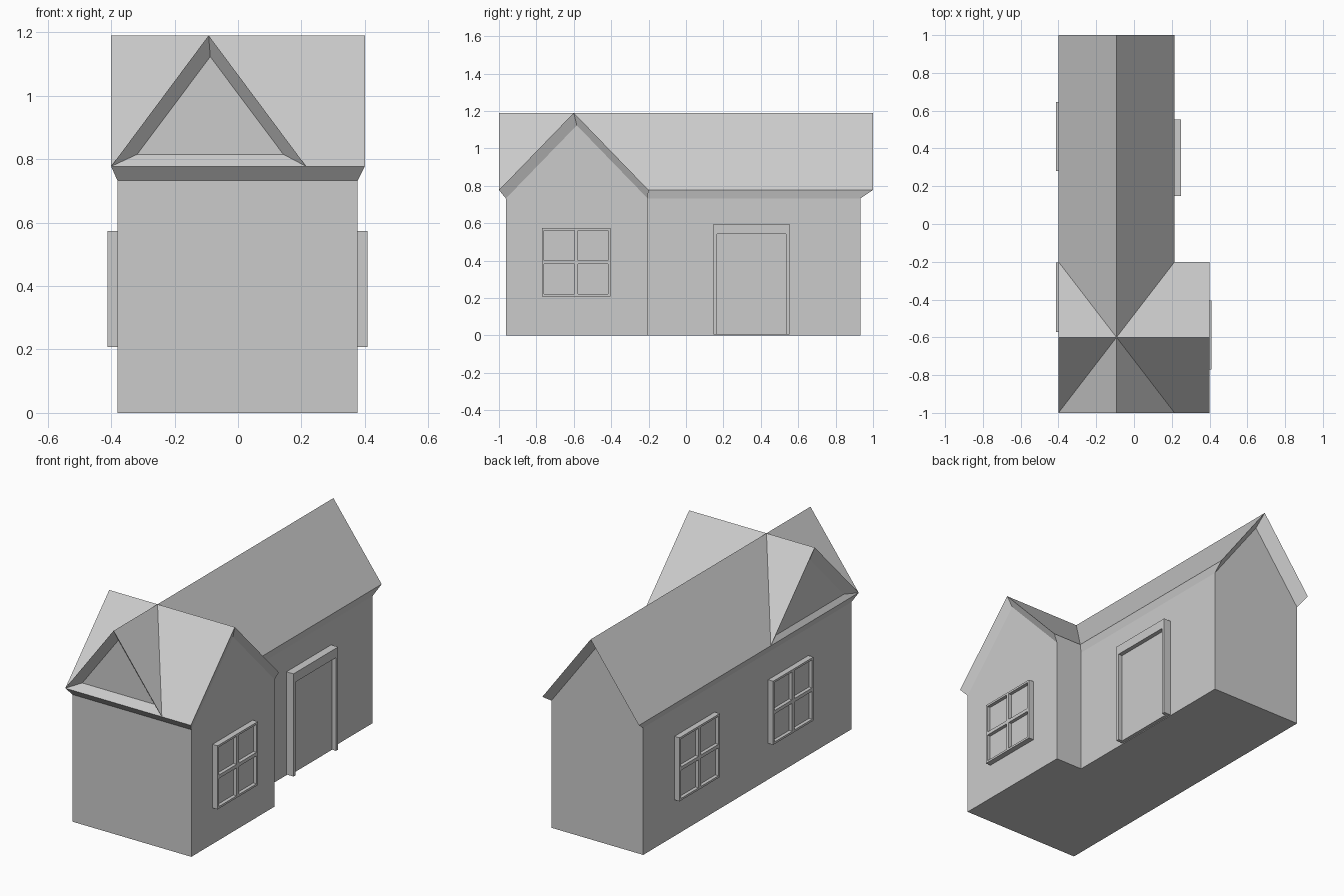
import bpy, bmesh

if "Cube" in bpy.data.objects:
    bpy.data.objects.remove(bpy.data.objects["Cube"])


def new_object(name, bm):
    bmesh.ops.recalc_face_normals(bm, faces=bm.faces)
    me = bpy.data.meshes.new(name)
    bm.to_mesh(me)
    bm.free()
    ob = bpy.data.objects.new(name, me)
    bpy.context.collection.objects.link(ob)
    return ob


# One gabled wing: u runs across the ridge, v runs along it
def wing(name, wall_u, wall_v, roof_u, roof_v, swap):
    bm = bmesh.new()
    mid_w, mid_r = sum(wall_u) / 2, sum(roof_u) / 2

    def vert(u, v, z):
        return bm.verts.new((v, u, z) if swap else (u, v, z))

    ends = []
    for vw, vr in zip(wall_v, roof_v):
        ends.append([
            vert(wall_u[0], vw, 0), vert(wall_u[1], vw, 0),
            vert(wall_u[1], vw, .732), vert(mid_w, vw, 1.123), vert(wall_u[0], vw, .732),
            vert(roof_u[1], vr, .777), vert(mid_r, vr, 1.19), vert(roof_u[0], vr, .777)])
    a, b = ends
    for e in ends:
        bm.faces.new(e[:5])                        # gable wall
        bm.faces.new((e[2], e[5], e[6], e[3]))     # gable overhang
        bm.faces.new((e[3], e[6], e[7], e[4]))
    # floor, walls, eaves and roof slopes
    for i, j in ((0, 1), (1, 2), (2, 5), (5, 6), (6, 7), (7, 4), (4, 0)):
        bm.faces.new((a[i], a[j], b[j], b[i]))
    return new_object(name, bm)


# House body: long wing joined to the front cross wing
house = wing("house_body", (-.38, .205), (-.963, .932), (-.4, .215), (-1, 1), False)
cross = wing("cross_wing", (-.963, -.205), (-.38, .377), (-1, -.2), (-.4, .4), True)
mod = house.modifiers.new("join", 'BOOLEAN')
mod.operation = 'UNION'
mod.solver = 'EXACT'
mod.object = cross
bpy.context.view_layer.objects.active = house
house.select_set(True)
bpy.ops.object.modifier_apply(modifier=mod.name)
bpy.data.objects.remove(cross)


def add_box(bm, x, y, z):
    verts = bmesh.ops.create_cube(bm, size=1)["verts"]
    for v in verts:
        v.co = [(r[0] + r[1]) / 2 + c * (r[1] - r[0]) for r, c in zip((x, y, z), v.co)]


# Window: one pane plate, a border frame and a cross of bars
def window(name, wall_x, side, yc):
    h, zc, f, m = .183, .391, .012, .01
    y0, y1, z0, z1 = yc - h, yc + h, zc - h, zc + h
    deep = sorted((wall_x - side * .005, wall_x + side * .032))
    shallow = sorted((wall_x - side * .005, wall_x + side * .012))
    bm = bmesh.new()
    add_box(bm, shallow, (y0 + f, y1 - f), (z0 + f, z1 - f))
    for y in ((y0, y0 + f), (y1 - f, y1)):
        add_box(bm, deep, y, (z0, z1))
    for z in ((z0, z0 + f), (z1 - f, z1)):
        add_box(bm, deep, (y0 + f, y1 - f), z)
    add_box(bm, deep, (yc - m, yc + m), (z0 + f, z1 - f))
    for y in ((y0 + f, yc - m), (yc + m, y1 - f)):
        add_box(bm, deep, y, (zc - m, zc + m))
    new_object(name, bm)


window("right_window", .377, 1, -.587)
window("left_front_window", -.38, -1, -.388)
window("left_back_window", -.38, -1, .464)

# Door frame and door panel
bm = bmesh.new()
for y in ((.148, .167), (.535, .554)):
    add_box(bm, (.2, .25), y, (.004, .595))
add_box(bm, (.2, .25), (.167, .535), (.541, .595))
new_object("door_frame", bm)
bm = bmesh.new()
add_box(bm, (.2, .225), (.167, .535), (.004, .541))
new_object("door_panel", bm)
